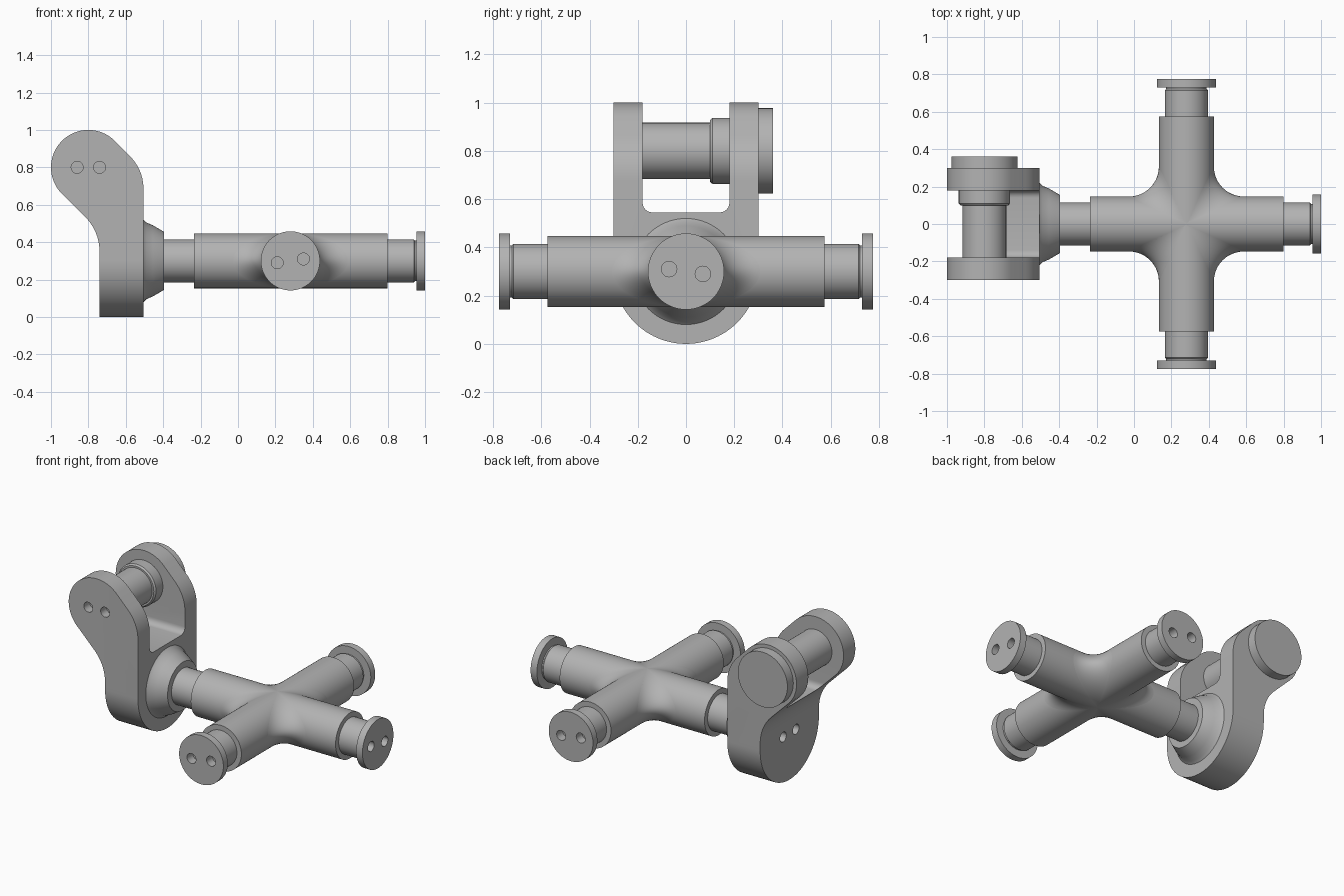
import bpy, bmesh
from math import sin, cos, pi, radians
from mathutils import Vector

if "Cube" in bpy.data.objects:
    bpy.data.objects.remove(bpy.data.objects["Cube"])

steel = bpy.data.materials.new("grey steel")
steel.use_nodes = True
COLOUR = (0.45, 0.45, 0.45, 1)
steel.diffuse_color = COLOUR
steel.node_tree.nodes["Principled BSDF"].inputs["Base Color"].default_value = COLOUR

CX, CZ = 0.28, 0.3          # centre of the cross
HEAD = Vector((-0.8, 0, 0.8))  # clevis pin axis
AXES = {"x": Vector((1, 0, 0)), "y": Vector((0, 1, 0))}


def finish(name, bm):
    bmesh.ops.remove_doubles(bm, verts=bm.verts, dist=1e-5)
    bmesh.ops.recalc_face_normals(bm, faces=bm.faces)
    mesh = bpy.data.meshes.new(name)
    bm.to_mesh(mesh)
    bm.free()
    mesh.materials.append(steel)
    obj = bpy.data.objects.new(name, mesh)
    bpy.context.collection.objects.link(obj)
    return obj


def lathe(name, profile, origin, axis="x", steps=64):
    """Revolve (position, radius) pairs about an axis through origin."""
    bm = bmesh.new()
    a, o = AXES[axis], Vector(origin)
    vs = [bm.verts.new(o + a * t + Vector((0, 0, r))) for t, r in profile]
    es = [bm.edges.new(p) for p in zip(vs, vs[1:])]
    bmesh.ops.spin(bm, geom=vs + es, cent=o, axis=a, angle=2 * pi, steps=steps)
    return finish(name, bm)


def rod(name, start, end, r, origin, axis="x", steps=64):
    return lathe(name, [(start, 0), (start, r), (end, r), (end, 0)], origin, axis, steps)


def prism(name, points, start, end, axis):
    """Extrude an upright outline of (across, z) points along x or y."""
    bm = bmesh.new()
    place = (lambda u, z: (start, u, z)) if axis == "x" else (lambda u, z: (u, start, z))
    face = bm.faces.new([bm.verts.new(place(u, z)) for u, z in points])
    new = bmesh.ops.extrude_face_region(bm, geom=[face])["geom"]
    moved = [v for v in new if isinstance(v, bmesh.types.BMVert)]
    bmesh.ops.translate(bm, verts=moved, vec=AXES[axis] * (end - start))
    return finish(name, bm)


def arc(cx, cz, r, a0, a1, n):
    return [(cx + r * cos(radians(a0 + (a1 - a0) * i / n)),
             cz + r * sin(radians(a0 + (a1 - a0) * i / n))) for i in range(n + 1)]


def bend(p, c, q, n=10):
    out = []
    for i in range(n + 1):
        t = i / n
        out.append(tuple((1 - t) ** 2 * a + 2 * t * (1 - t) * b + t * t * d
                         for a, b, d in zip(p, c, q)))
    return out


def boolean(obj, cutter, operation):
    mod = obj.modifiers.new("cut", "BOOLEAN")
    mod.object, mod.operation, mod.solver = cutter, operation, "EXACT"
    bpy.context.view_layer.objects.active = obj
    bpy.ops.object.modifier_apply(modifier=mod.name)
    bpy.data.objects.remove(cutter)


def drill_pair(obj, face, axis, centre, spread, tilt=0):
    """Two small blind holes in a flat end, inward from the face position."""
    depth = -0.06 if face > 0 else 0.06
    if obj.name == "clevis":
        depth = 0.06
    side = AXES["y" if axis == "x" else "x"]
    for s in (-1, 1):
        o = Vector(centre) + side * s * spread + Vector((0, 0, s * tilt))
        hole = rod("hole_cutter", face - depth / 4, face + depth, 0.032, o, axis, 24)
        boolean(obj, hole, "DIFFERENCE")


# Clevis: side outline trimmed by a forked outline with a round bottom
side = ([(-0.74, -0.05), (-0.505, -0.05)]
        + bend((-0.505, 0.68), (-0.505, 0.787), (-0.58, 0.862))
        + arc(HEAD.x, HEAD.z, 0.2, 45, 225, 40)
        + bend((-0.82, 0.538), (-0.74, 0.458), (-0.74, 0.345)))
fork = (arc(0, 0.3, 0.3, 180, 360, 48) + [(0.3, 1.1), (0.18, 1.1)]
        + arc(0.14, 0.585, 0.04, 0, -90, 6)
        + arc(-0.14, 0.585, 0.04, -90, -180, 6) + [(-0.18, 1.1), (-0.3, 1.1)])
clevis = prism("clevis", side, -0.4, 0.4, "y")
boolean(clevis, prism("fork_cutter", fork, -1.2, -0.3, "x"), "INTERSECT")
drill_pair(clevis, -0.3, "y", HEAD, 0.06)
drill_pair(clevis, -0.74, "x", (0, 0, CZ), 0.065)

# Flared hub on the clevis
lathe("hub", [(-0.53, 0), (-0.53, 0.225), (-0.505, 0.22), (-0.49, 0.205), (-0.455, 0.19),
              (-0.395, 0.155), (-0.395, 0)], (0, 0, CZ))

# Clevis pin, collar and round head
rod("clevis_pin", -0.2, 0.2, 0.117, HEAD, "y")
lathe("pin_collar", [(0.1, 0), (0.1, 0.128), (0.11, 0.137), (0.2, 0.137), (0.2, 0)], HEAD, "y")
rod("pin_head", 0.29, 0.36, 0.177, HEAD, "y")

# Shafts with flat end caps
cap = [(0.79, 0.115), (0.94, 0.115), (0.947, 0.108), (0.955, 0.108),
       (0.955, 0.158), (1.0, 0.158), (1.0, 0)]
long_shaft = lathe("long_shaft", [(-0.6, 0), (-0.6, 0.115)] + cap, (0, 0, CZ))
drill_pair(long_shaft, 1.0, "x", (0, 0, CZ), 0.07, -0.01)

half = [(t - 0.225, r) for t, r in cap]
cross_shaft = lathe("cross_shaft", [(-t, r) for t, r in reversed(half)] + half, (CX, 0, CZ), "y")
drill_pair(cross_shaft, -0.775, "y", (CX, 0, CZ), 0.07, 0.01)
drill_pair(cross_shaft, 0.775, "y", (CX, 0, CZ), 0.07, -0.01)

# Cross sleeve: two tubes and blended inner corners
R, F = 0.147, 0.16
rod("long_sleeve", -0.235, 0.8, R, (0, 0, CZ))
rod("cross_sleeve", -0.575, 0.575, R, (CX, 0, CZ), "y")
bm = bmesh.new()
N, M = 32, 12
for sx in (-1, 1):
    for sy in (-1, 1):
        rows = []
        for i in range(N + 1):
            a = radians(-89.5 + 179 * i / N)
            c = Vector(((R + F) * cos(a), (R + F) * cos(a), (R + F) * sin(a)))
            u = Vector((0, -cos(a), -sin(a)))
            v = Vector((-cos(a), 0, -sin(a)))
            row = []
            for j in range(M + 1):
                p = c + u.slerp(v, j / M) * F
                row.append(bm.verts.new((CX + sx * p.x, sy * p.y, CZ + p.z)))
            rows.append(row)
        for r0, r1 in zip(rows, rows[1:]):
            for j in range(M):
                quad = [r0[j], r0[j + 1], r1[j + 1], r1[j]]
                bm.faces.new(quad if sx * sy < 0 else quad[::-1])
# Corner faces point away from the cross centre
bm.normal_update()
for f in bm.faces:
    out = f.calc_center_median() - Vector((CX, 0, CZ))
    if f.normal.dot(out) < 0:
        f.normal_flip()
mesh = bpy.data.meshes.new("corner_blends")
bm.to_mesh(mesh)
bm.free()
mesh.materials.append(steel)
blends = bpy.data.objects.new("corner_blends", mesh)
bpy.context.collection.objects.link(blends)

# Smooth round faces, keep hard edges
bpy.ops.object.select_all(action="DESELECT")
for obj in bpy.context.scene.objects:
    if obj.type == "MESH" and steel.name in obj.data.materials:
        obj.select_set(True)
        bpy.context.view_layer.objects.active = obj
bpy.ops.object.shade_smooth_by_angle(angle=radians(30))
bpy.ops.object.select_all(action="DESELECT")
